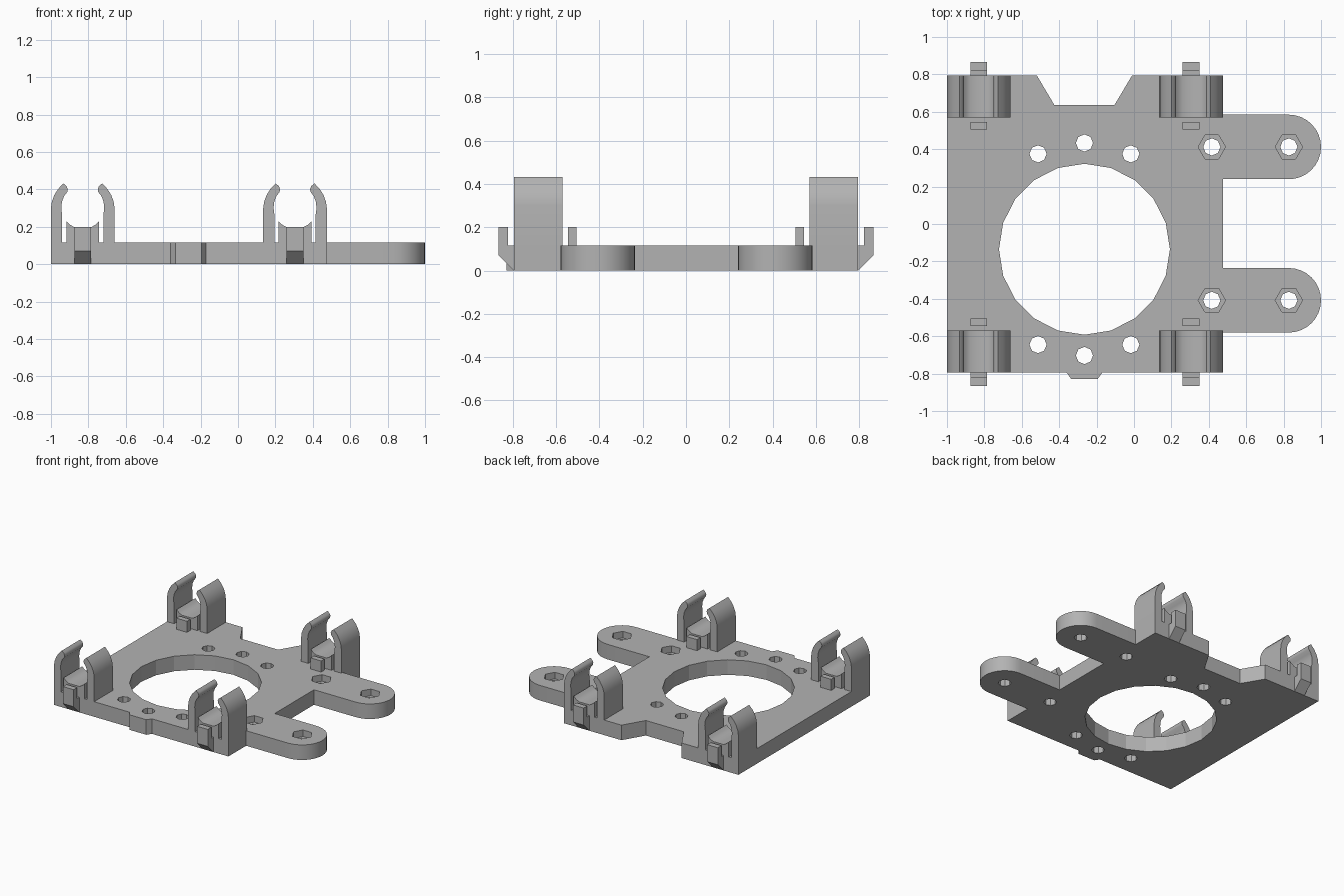
import bpy, bmesh
from math import cos, sin, pi, radians

if "Cube" in bpy.data.objects:
    bpy.data.objects.remove(bpy.data.objects["Cube"], do_unlink=True)

grey = bpy.data.materials.new("plain_grey")
grey.use_nodes = True
colour = (0.45, 0.45, 0.45, 1)
grey.diffuse_color = colour
grey.node_tree.nodes["Principled BSDF"].inputs["Base Color"].default_value = colour

TOP = 0.115      # plate thickness
EDGE = 0.795     # half depth of the plate
INNER = 0.57     # inner end of the clips
NUB = 0.045      # half width of the stops and latches


def place(axis, a, b, t):
    return {"x": (t, a, b), "y": (a, t, b), "z": (a, b, t)}[axis]


def prisms(name, profiles, axis, low, high):
    """One mesh made of flat profiles extruded along an axis."""
    bm = bmesh.new()
    for profile in profiles:
        ends = [[bm.verts.new(place(axis, a, b, t)) for a, b in profile] for t in (low, high)]
        bm.faces.new(ends[0])
        bm.faces.new(ends[1])
        for i in range(len(profile)):
            j = (i + 1) % len(profile)
            bm.faces.new((ends[0][i], ends[0][j], ends[1][j], ends[1][i]))
    bmesh.ops.recalc_face_normals(bm, faces=bm.faces)
    mesh = bpy.data.meshes.new(name)
    bm.to_mesh(mesh)
    bm.free()
    mesh.materials.append(grey)
    obj = bpy.data.objects.new(name, mesh)
    bpy.context.collection.objects.link(obj)
    return obj


def activate(obj):
    bpy.ops.object.select_all(action="DESELECT")
    obj.select_set(True)
    bpy.context.view_layer.objects.active = obj


def smooth(obj, angle):
    activate(obj)
    bpy.ops.object.shade_smooth_by_angle(angle=radians(angle))


def cut(target, cutter):
    cutter.hide_render = True
    mod = target.modifiers.new("cut", "BOOLEAN")
    mod.operation = "DIFFERENCE"
    mod.solver = "EXACT"
    mod.object = cutter
    activate(target)
    bpy.ops.object.modifier_apply(modifier=mod.name)
    bpy.data.objects.remove(cutter, do_unlink=True)


def ring(x, y, r, sides):
    return [(x + r * cos(2 * pi * i / sides), y + r * sin(2 * pi * i / sides)) for i in range(sides)]


def lug(y, r=0.1725, x=0.8275, steps=16):
    """Outline of one round-ended arm on the left side."""
    arc = [(x + r * cos(a), y + r * sin(a)) for a in (-pi / 2 + pi * i / steps for i in range(steps + 1))]
    return [(0.475, y - r)] + arc + [(0.475, y + r)]


# Plate with a front tab, two arms and a notch at the back
outline = [(-1, -EDGE), (-0.36, -EDGE), (-0.335, -0.83), (-0.195, -0.83), (-0.17, -EDGE), (0.475, -EDGE)]
outline += lug(-0.408) + lug(0.412)
outline += [(0.475, EDGE), (-0.01, EDGE), (-0.105, 0.635), (-0.425, 0.635), (-0.52, EDGE), (-1, EDGE)]
plate = prisms("base_plate", [outline], "z", 0, TOP)

# Large opening, screw holes and hexagonal nut pockets
holes = [ring(-0.265, -0.135, 0.457, 20)]
for side in (1, -1):
    for dx, r in ((-0.248, 0.51), (0, 0.568), (0.248, 0.51)):
        holes.append(ring(-0.265 + dx, -0.135 + side * r, 0.046, 8))
bolts = [(x, y) for x in (0.416, 0.828) for y in (-0.408, 0.412)]
holes += [ring(x, y, 0.046, 8) for x, y in bolts]
cut(plate, prisms("hole_cutter", holes, "z", -0.1, 0.3))
cut(plate, prisms("pocket_cutter", [ring(x, y, 0.073, 6) for x, y in bolts], "z", 0.065, 0.3))
smooth(plate, 15)

# Clip profiles, relative to the clip centre
jaw = [(-0.17, TOP), (-0.17, 0.3), (-0.165, 0.335), (-0.152, 0.37), (-0.132, 0.402), (-0.104, 0.432),
       (-0.087, 0.418), (-0.08, 0.402), (-0.083, 0.386), (-0.1, 0.364), (-0.111, 0.335),
       (-0.115, 0.3), (-0.11, 0.262), (-0.11, TOP)]
half_seat = [(-0.088, TOP), (-0.088, 0.23), (-0.07, 0.212), (-0.045, 0.198)]
seat = half_seat + [(-x, z) for x, z in reversed(half_seat)]
latch = [(EDGE, 0), (0.865, 0.07), (0.865, 0.2), (0.822, 0.2), (0.822, TOP), (EDGE, TOP)]
stop = [(0.505, TOP), (0.545, TOP), (0.545, 0.2), (0.505, 0.2)]

# Four clips, each with two jaws, a cradle, an inner stop and an outer latch
for cx, x_name in ((-0.83, "right"), (0.305, "left")):
    for side, y_name in ((-1, "front"), (1, "back")):
        tag = y_name + "_" + x_name
        low, high = sorted((side * INNER, side * EDGE))
        jaws = [[(cx + m * x, z) for x, z in jaw] for m in (1, -1)]
        smooth(prisms(tag + "_clip_jaws", jaws, "y", low, high), 35)
        smooth(prisms(tag + "_clip_cradle", [[(cx + x, z) for x, z in seat]], "y", low, high), 35)
        for part, profile in (("_latch", latch), ("_stop", stop)):
            prisms(tag + part, [[(side * y, z) for y, z in profile]], "x", cx - NUB, cx + NUB)
